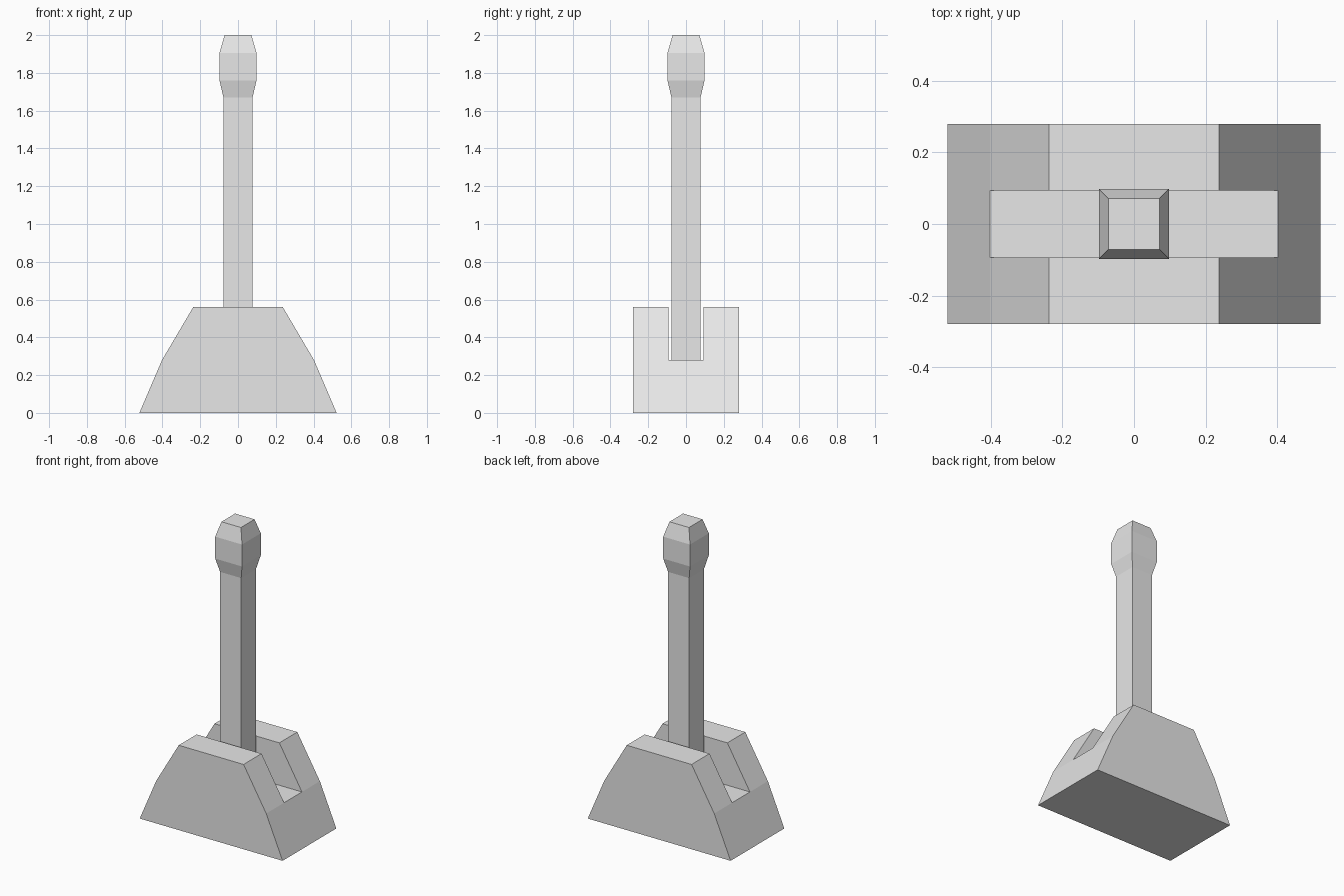
import bpy
import bmesh

cube = bpy.data.objects.get("Cube")
if cube:
    bpy.data.objects.remove(cube, do_unlink=True)

# Single plain grey
grey = bpy.data.materials.new("plain_grey")
grey.use_nodes = True
colour = (0.8, 0.8, 0.8, 1.0)
grey.diffuse_color = colour
grey.node_tree.nodes["Principled BSDF"].inputs["Base Color"].default_value = colour


def finish(name, bm):
    """Turn a bmesh into a flat-shaded grey object."""
    bmesh.ops.recalc_face_normals(bm, faces=bm.faces)
    mesh = bpy.data.meshes.new(name)
    bm.to_mesh(mesh)
    bm.free()
    mesh.materials.append(grey)
    obj = bpy.data.objects.new(name, mesh)
    bpy.context.collection.objects.link(obj)
    return obj


def bridge(bm, a, b):
    """Join two matching closed rings of vertices with quads."""
    for i in range(len(a)):
        j = (i + 1) % len(a)
        bm.faces.new((a[i], a[j], b[j], b[i]))


# Slotted base: U-shaped section across y, its length tapering with height
DEPTH, SLOT = 0.28, 0.093
HALF_LENGTH = {0.0: 0.522, 0.28: 0.402, 0.56: 0.237}
half_u = [(DEPTH, 0.0), (DEPTH, 0.28), (DEPTH, 0.56), (SLOT, 0.56), (SLOT, 0.28)]
section = half_u + [(-y, z) for y, z in reversed(half_u)]

bm = bmesh.new()
ends = []
for side in (-1, 1):
    ring = [bm.verts.new((side * HALF_LENGTH[z], y, z)) for y, z in section]
    ends.append(ring)
    bm.faces.new([ring[i] for i in (0, 1, 4, 5, 8, 9)])  # lower slope
    bm.faces.new(ring[1:5])                              # back cheek slope
    bm.faces.new(ring[5:9])                              # front cheek slope
bridge(bm, *ends)
finish("slotted_base", bm)

# Square lever with a flared, chamfered grip on top
LEVER = [(0.27, 0.077), (1.67, 0.077), (1.76, 0.098), (1.905, 0.098), (2.0, 0.071)]
bm = bmesh.new()
rings = [[bm.verts.new((sx * r, sy * r, z))
          for sx, sy in ((-1, -1), (1, -1), (1, 1), (-1, 1))] for z, r in LEVER]
for low, high in zip(rings, rings[1:]):
    bridge(bm, low, high)
bm.faces.new(rings[0])
bm.faces.new(rings[-1])
finish("lever_handle", bm)
